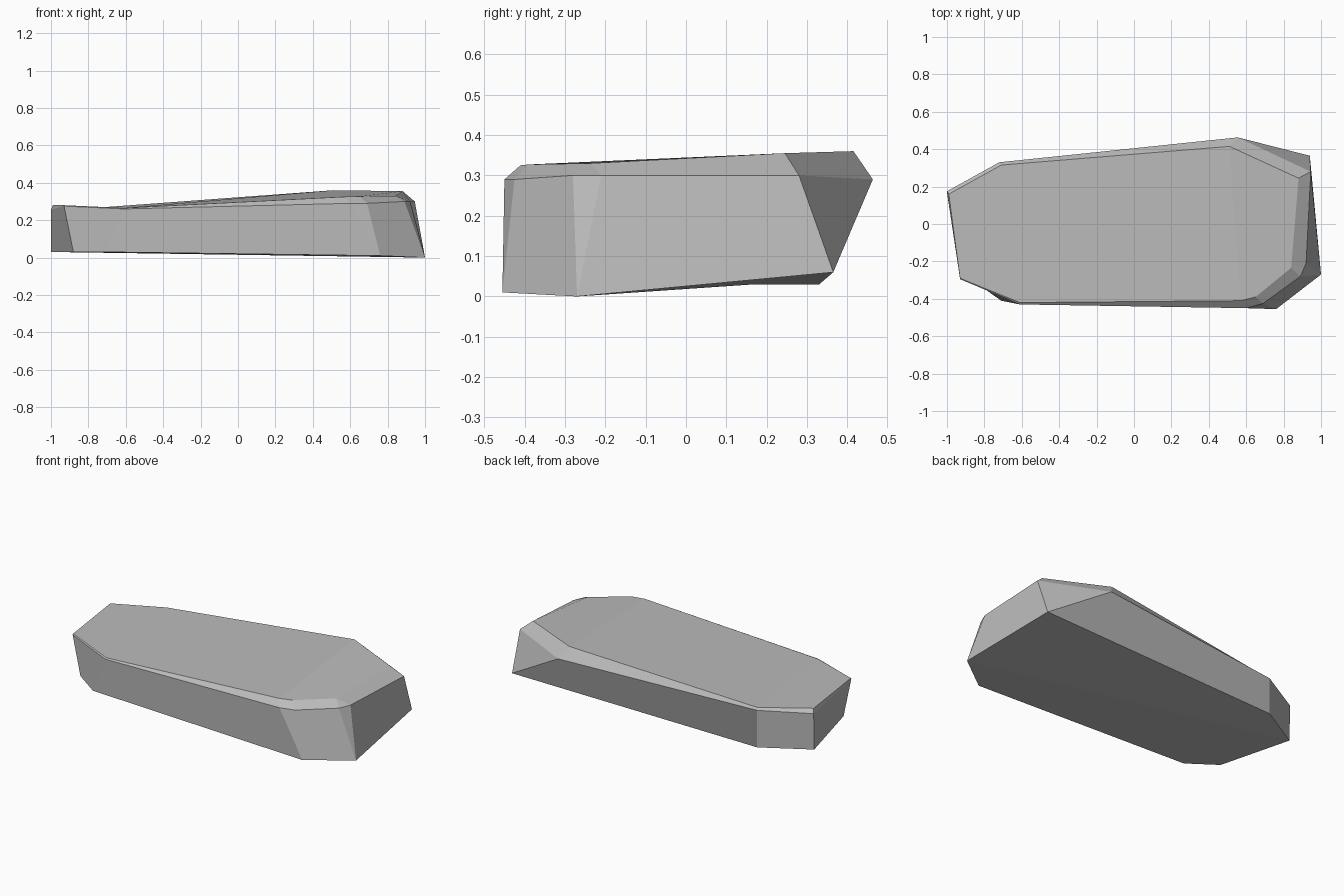
import bpy
import bmesh

# Remove the default cube
default_cube = bpy.data.objects.get("Cube")
if default_cube:
    bpy.data.objects.remove(default_cube, do_unlink=True)


def make_material(name, colour):
    material = bpy.data.materials.new(name)
    material.use_nodes = True
    material.diffuse_color = colour
    shader = material.node_tree.nodes["Principled BSDF"]
    shader.inputs["Base Color"].default_value = colour
    return material


def add_ring(mesh_builder, points):
    return [mesh_builder.verts.new(point) for point in points]


def add_face(mesh_builder, corners):
    # Drop repeated corners so that pinched quads become triangles
    unique = list(dict.fromkeys(corners))
    if len(unique) > 2:
        mesh_builder.faces.new(unique)


def bridge(mesh_builder, lower, upper):
    count = len(lower)
    for i in range(count):
        j = (i + 1) % count
        add_face(mesh_builder, (lower[i], lower[j], upper[j], upper[i]))


builder = bmesh.new()

# Footprint, counter-clockwise from the front of the narrow end
foot = add_ring(builder, [
    (-.88, -.29, .03), (-.71, -.41, .03), (.76, -.455, .01), (1, -.27, 0),
    (.94, .365, .06), (-.72, .33, .03), (-1, .17, .03)])
left_front, front_left, front_right, right_front, right_back, back_left, left_back = foot

# Shoulder where the walls meet the chamfer
shoulder = add_ring(builder, [
    (-.93, -.295, .275), (-.61, -.43, .26), (.6, -.45, .29), (.69, -.425, .29),
    (.89, -.28, .3), (.92, -.21, .3), (.945, .28, .3), (.555, .463, .29),
    (-.72, .33, .26), (-1, .175, .255)])

# Rim of the worn top, pinched at one corner
rim = add_ring(builder, [
    (-.93, -.29, .28), (-.61, -.42, .265), (.57, -.41, .325), (.65, -.39, .327),
    (.84, -.235, .33), (.88, .245, .355), (.51, .415, .36),
    (-.71, .315, .27), (-.99, .16, .28)])
rim.insert(5, rim[4])

# Walls: the broad corners share a single foot point
wall_foot = [left_front, front_left, front_right, front_right, right_front,
             right_front, right_back, right_back, back_left, left_back]
bridge(builder, wall_foot, shoulder)
bridge(builder, shoulder, rim)

# Top in three gently sloping planes
for plane in ((0, 1, 8, 9), (1, 2, 7, 8), (2, 3, 4, 6, 7)):
    add_face(builder, [rim[i] for i in plane])

# Underside in two planes, lifted towards the back
add_face(builder, (right_back, right_front, left_back, back_left))
add_face(builder, (right_front, front_right, front_left, left_front, left_back))

bmesh.ops.recalc_face_normals(builder, faces=builder.faces)
rock_mesh = bpy.data.meshes.new("rock_slab")
builder.to_mesh(rock_mesh)
builder.free()

# Flat-faced stone slab
rock_mesh.materials.append(make_material("stone grey", (.5, .5, .5, 1)))
rock = bpy.data.objects.new("rock_slab", rock_mesh)
bpy.context.collection.objects.link(rock)
